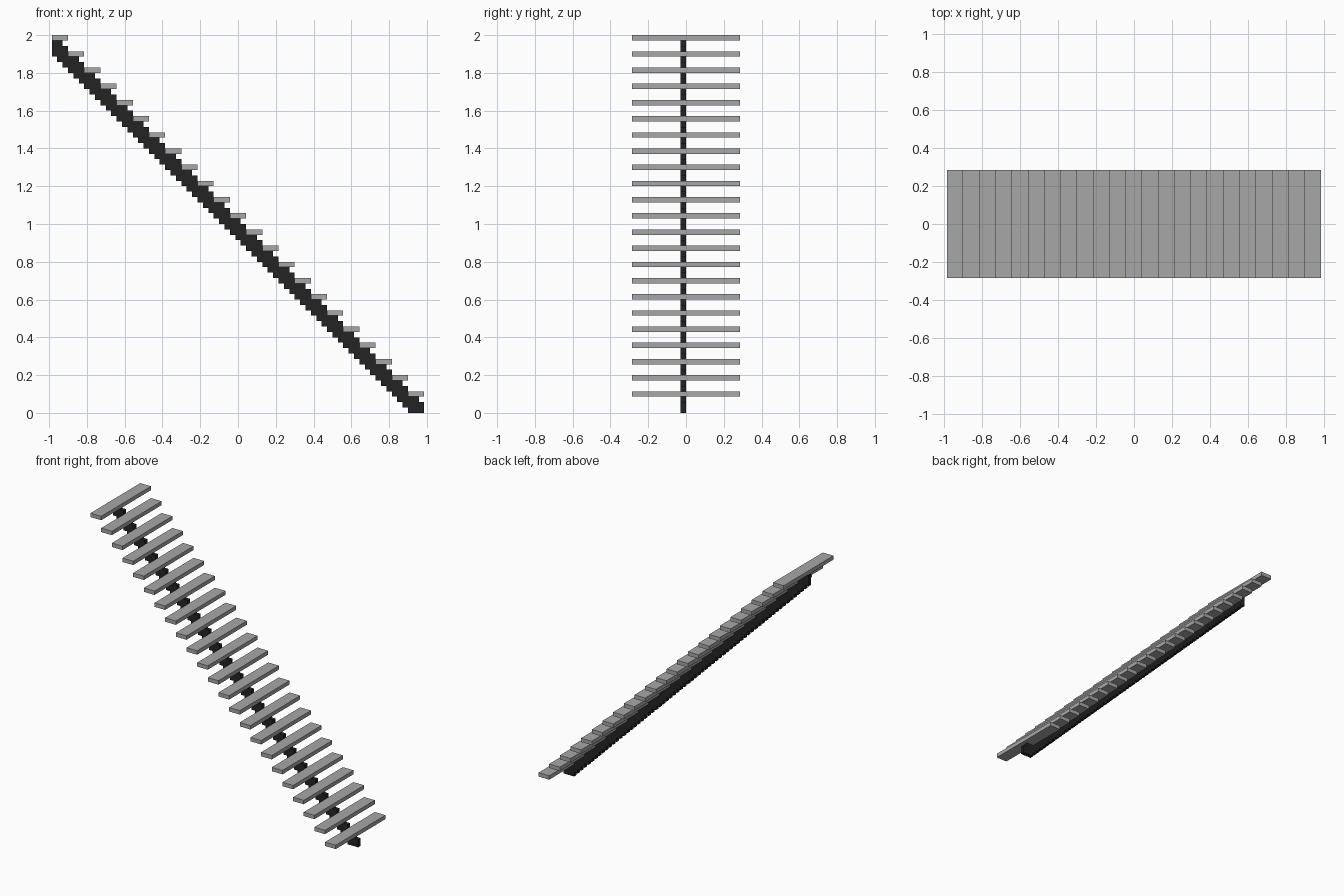
import bpy, bmesh

cube = bpy.data.objects.get("Cube")
if cube:
    bpy.data.objects.remove(cube, do_unlink=True)

STEPS = 23
U = 2 / (3 * STEPS + 1)       # block unit: every size is a multiple of it
LENGTH = 3 * STEPS            # run of the stairs in units
HALF_WIDTH = 10               # half the tread width in units


def material(name, value):
    mat = bpy.data.materials.new(name)
    mat.use_nodes = True
    colour = (value, value, value, 1)
    mat.diffuse_color = colour
    bsdf = mat.node_tree.nodes["Principled BSDF"]
    bsdf.inputs["Base Color"].default_value = colour
    bsdf.inputs["Roughness"].default_value = 0.9
    return mat


def extrude_profile(name, profile, y0, y1, mat):
    """Extrude an x-z outline, given in units, from y0 to y1."""
    bm = bmesh.new()
    verts = [bm.verts.new(((x - LENGTH / 2) * U, y0 * U, z * U)) for x, z in profile]
    face = bm.faces.new(verts)
    grown = bmesh.ops.extrude_face_region(bm, geom=[face], use_keep_orig=True)
    moved = [v for v in grown["geom"] if isinstance(v, bmesh.types.BMVert)]
    bmesh.ops.translate(bm, verts=moved, vec=(0, (y1 - y0) * U, 0))
    bmesh.ops.recalc_face_normals(bm, faces=bm.faces)
    mesh = bpy.data.meshes.new(name)
    bm.to_mesh(mesh)
    bm.free()
    mesh.materials.append(mat)
    obj = bpy.data.objects.new(name, mesh)
    bpy.context.collection.objects.link(obj)
    return obj


grey = material("tread grey", 0.39)
black = material("stringer black", 0.017)

# Treads: one plank every three units, climbing towards -x
for i in range(STEPS):
    x, z = LENGTH - 3 * (i + 1), 3 * (i + 1)
    plank = [(x, z), (x + 3, z), (x + 3, z + 1), (x, z + 1)]
    extrude_profile(f"tread_{i + 1}", plank, -HALF_WIDTH, HALF_WIDTH, grey)

# Stringer: stepped diagonal beam, notched where a tread rests in it
upper, lower = [], []
for row in range(LENGTH):
    start = max(0, LENGTH - 3 - row)
    end = min(LENGTH, LENGTH + 1 - row)
    if row and row % 3 == 0:
        end -= 1
    upper += [(end, row), (end, row + 1)]
    lower += [(start, row), (start, row + 1)]
outline = list(dict.fromkeys(upper + lower[::-1]))
extrude_profile("stringer", outline, -1, 0, black)
